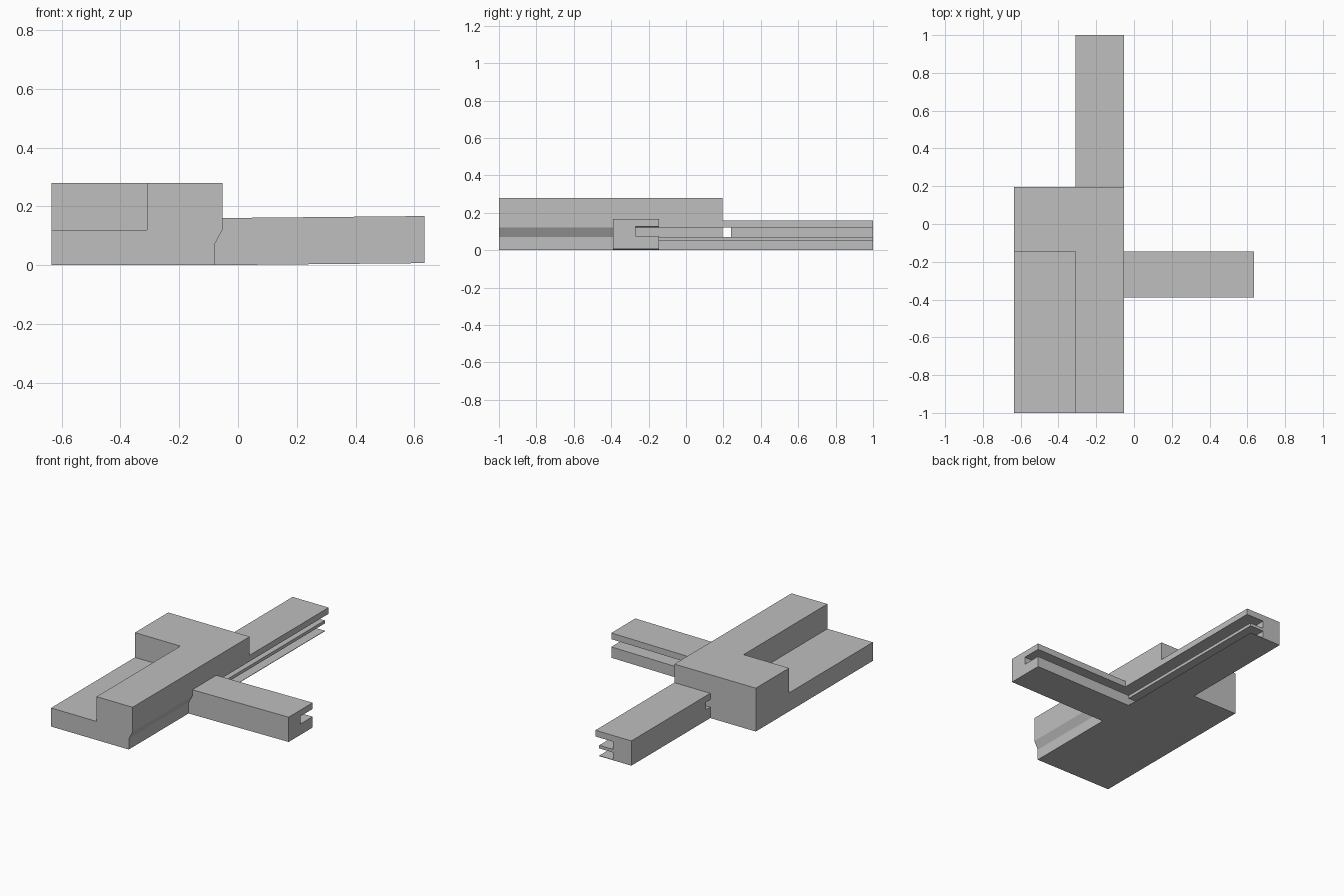
import bpy, bmesh
from mathutils import Vector

cube = bpy.data.objects.get("Cube")
if cube:
    bpy.data.objects.remove(cube, do_unlink=True)

# One plain grey for everything
grey = bpy.data.materials.new("plain_grey")
grey.use_nodes = True
colour = (0.52, 0.52, 0.52, 1)
grey.diffuse_color = colour
grey.node_tree.nodes["Principled BSDF"].inputs["Base Color"].default_value = colour

# Shared sizes
LEFT, STEP, SLOT, LIP, EDGE = -0.635, -0.31, -0.18, -0.08, -0.053
TOP, RAIL_TOP, SLOT_TOP, SLOT_LOW, LIP_LOW, SKIN = 0.28, 0.16, 0.12, 0.07, 0.05, 0.003
FRONT, ARM_FRONT, ARM_SLOT, ARM_BACK, BODY_BACK, BACK = -1, -0.39, -0.27, -0.145, 0.195, 1
ARM_END, ARM_RISE = 0.635, 0.007


def prism(name, profile, axis, start, end):
    """Extrude a profile of (across, z) points along x or y."""
    bm = bmesh.new()
    def place(p):
        return (start, p[0], p[1]) if axis == "x" else (p[0], start, p[1])
    face = bm.faces.new([bm.verts.new(place(p)) for p in profile])
    grown = bmesh.ops.extrude_face_region(bm, geom=[face])["geom"]
    step = end - start
    offset = Vector((step, 0, 0)) if axis == "x" else Vector((0, step, 0))
    bmesh.ops.translate(bm, vec=offset,
                        verts=[g for g in grown if isinstance(g, bmesh.types.BMVert)])
    bmesh.ops.recalc_face_normals(bm, faces=bm.faces)
    mesh = bpy.data.meshes.new(name)
    bm.to_mesh(mesh)
    bm.free()
    mesh.materials.append(grey)
    obj = bpy.data.objects.new(name, mesh)
    bpy.context.collection.objects.link(obj)
    return obj


# Edge outlines running upward along the +x side
bevel_edge = [(LIP, 0), (LIP, SLOT_LOW), (EDGE, SLOT_TOP)]
slot_edge = [(LIP, SLOT_LOW), (SLOT, SLOT_LOW), (SLOT, SLOT_TOP), (EDGE, SLOT_TOP)]
double_slot_edge = [(LIP, 0), (LIP, SKIN), (SLOT, SKIN), (SLOT, LIP_LOW), (LIP, LIP_LOW)] + slot_edge
stepped_top = [(EDGE, TOP), (STEP, TOP), (STEP, SLOT_TOP), (LEFT, SLOT_TOP), (LEFT, 0)]
full_top = [(EDGE, TOP), (LEFT, TOP), (LEFT, 0)]
rail_top = [(EDGE, RAIL_TOP), (STEP, RAIL_TOP), (STEP, 0)]

# Main body, front to back
prism("body_front", bevel_edge + stepped_top, "y", FRONT, ARM_SLOT)
prism("body_middle", [(LIP, 0)] + slot_edge + stepped_top, "y", ARM_SLOT, ARM_BACK)
prism("body_back", double_slot_edge + full_top, "y", ARM_BACK, BODY_BACK)

# Back rail with a small opening through its web beside the body
rail = prism("back_rail", double_slot_edge + rail_top, "y", BODY_BACK, BACK)
cutter = prism("rail_opening_cutter",
               [(STEP - 0.1, SLOT_LOW), (SLOT + 0.05, SLOT_LOW),
                (SLOT + 0.05, SLOT_TOP), (STEP - 0.1, SLOT_TOP)],
               "y", BODY_BACK - 0.05, BODY_BACK + 0.045)
cutter.hide_render = True
cutter.hide_viewport = True
cutter.display_type = "WIRE"
cut = rail.modifiers.new("opening", "BOOLEAN")
cut.operation = "DIFFERENCE"
cut.solver = "EXACT"
cut.object = cutter

# Side arm with a slot in its back, rising slightly toward its end
arm_profile = [(ARM_FRONT, 0), (ARM_BACK, 0), (ARM_BACK, SLOT_LOW), (ARM_SLOT, SLOT_LOW),
               (ARM_SLOT, SLOT_TOP), (ARM_BACK, SLOT_TOP), (ARM_BACK, RAIL_TOP), (ARM_FRONT, RAIL_TOP)]
arm = prism("side_arm", arm_profile, "x", LIP, ARM_END)
for v in arm.data.vertices:
    if v.co.x > 0:
        v.co.z += ARM_RISE
